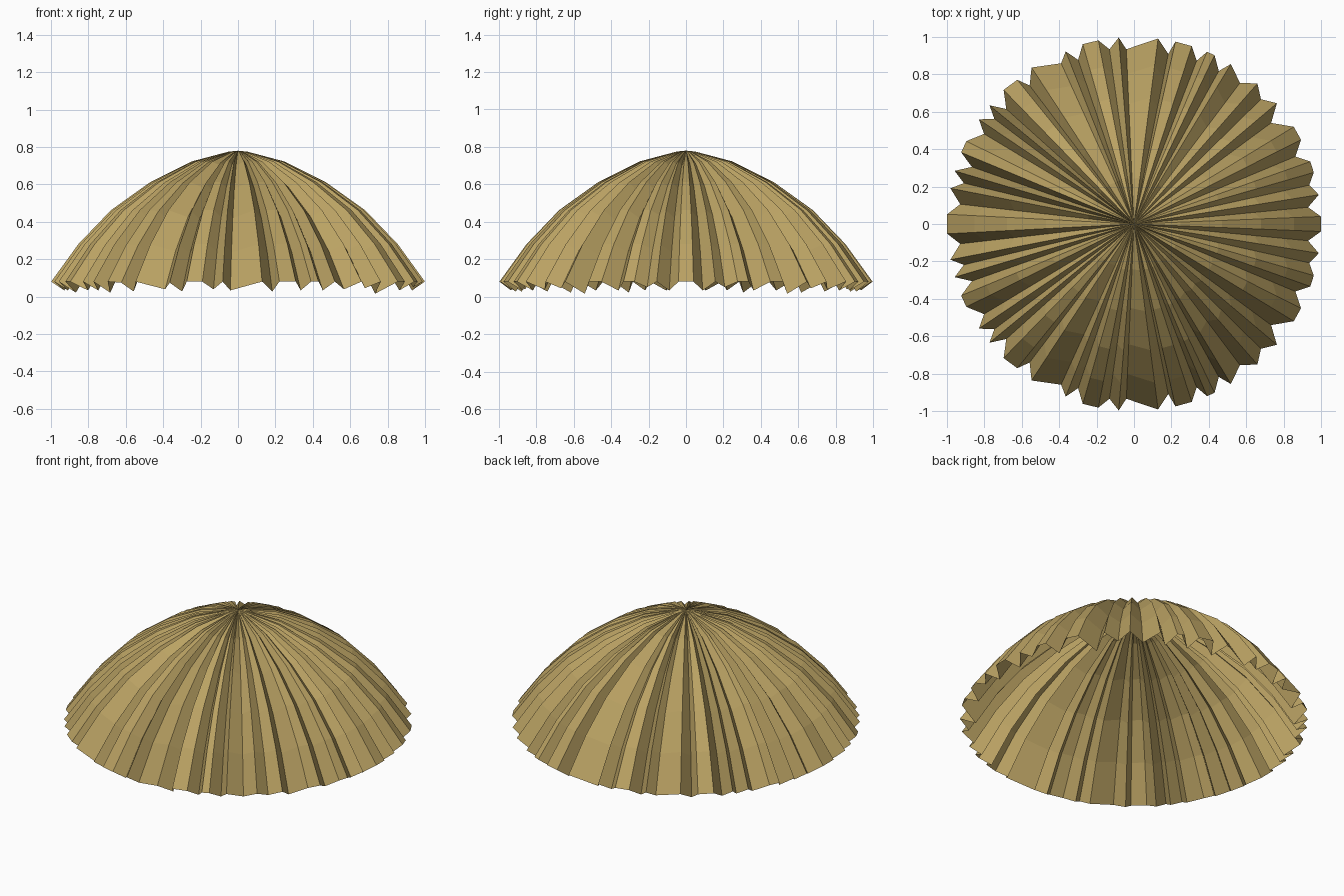
import bpy, bmesh
from math import sin, cos, radians

if "Cube" in bpy.data.objects:
    bpy.data.objects.remove(bpy.data.objects["Cube"])

# Dome profile: radius, height, pleat depth
PROFILE = [(0.05, 0.775, 0.012), (0.25, 0.722, 0.03), (0.47, 0.612, 0.05),
           (0.68, 0.462, 0.07), (0.855, 0.28, 0.085), (1.0, 0.08, 0.1)]

# Irregular folds round the back half: angle, relative depth of fold
FOLDS = [(2.3, 0), (5.5, .8), (9, 0), (12.5, .5), (16, 0), (19.5, 0), (22.7, .8),
         (26.8, 0), (31.3, 0), (36.4, 1.1), (40.2, 0), (44.5, .6), (48.7, 0),
         (53.1, .7), (58.8, 0), (61, .8), (64.5, 0), (67, 0), (69, .8), (72, 0),
         (77.2, 0), (78.6, .9), (82.6, 0), (92.5, .8), (94.7, 0), (98, .7),
         (101, 0), (105.9, 0), (108.8, .9), (111.6, .1), (114.4, .7), (123.2, 0),
         (127, .9), (129, .1), (134.2, 0), (138, 1), (140.6, 0), (143, .8),
         (146, 0), (149, .8), (153.7, 0), (157.5, 0), (160.6, 1), (163.5, 0),
         (166.5, .8), (169, 0), (173.5, .8), (177, 0)]
folds = FOLDS + [(360 - a, d) for a, d in reversed(FOLDS)]  # mirrored front half

straw = bpy.data.materials.new("straw")
straw.diffuse_color = (0.49, 0.36, 0.125, 1)
straw.use_nodes = True
straw.node_tree.nodes["Principled BSDF"].inputs["Base Color"].default_value = straw.diffuse_color


def slope_normal(i):
    """Outward normal (radius, height) of the profile at ring i."""
    a, b = PROFILE[max(i - 1, 0)], PROFILE[min(i + 1, len(PROFILE) - 1)]
    dr, dz = b[0] - a[0], b[1] - a[1]
    n = (dr * dr + dz * dz) ** 0.5
    return -dz / n, dr / n


# Pleated thatch shell, open underneath
bm = bmesh.new()
rings = []
for i, (r, z, depth) in enumerate(PROFILE):
    nr, nz = slope_normal(i)
    ring = []
    for ang, d in folds:
        rr, zz = r - nr * d * depth, z - nz * d * depth
        t = radians(ang)
        ring.append(bm.verts.new((rr * cos(t), rr * sin(t), max(zz, 0))))
    rings.append(ring)
apex = bm.verts.new((0, 0, 0.78))
n = len(folds)
for k in range(n):
    j = (k + 1) % n
    bm.faces.new((apex, rings[0][k], rings[0][j]))
    for up, low in zip(rings, rings[1:]):
        bm.faces.new((up[k], low[k], low[j], up[j]))
mesh = bpy.data.meshes.new("thatch_roof")
bm.to_mesh(mesh)
bm.free()
mesh.materials.append(straw)
bpy.context.collection.objects.link(bpy.data.objects.new("thatch_roof", mesh))
